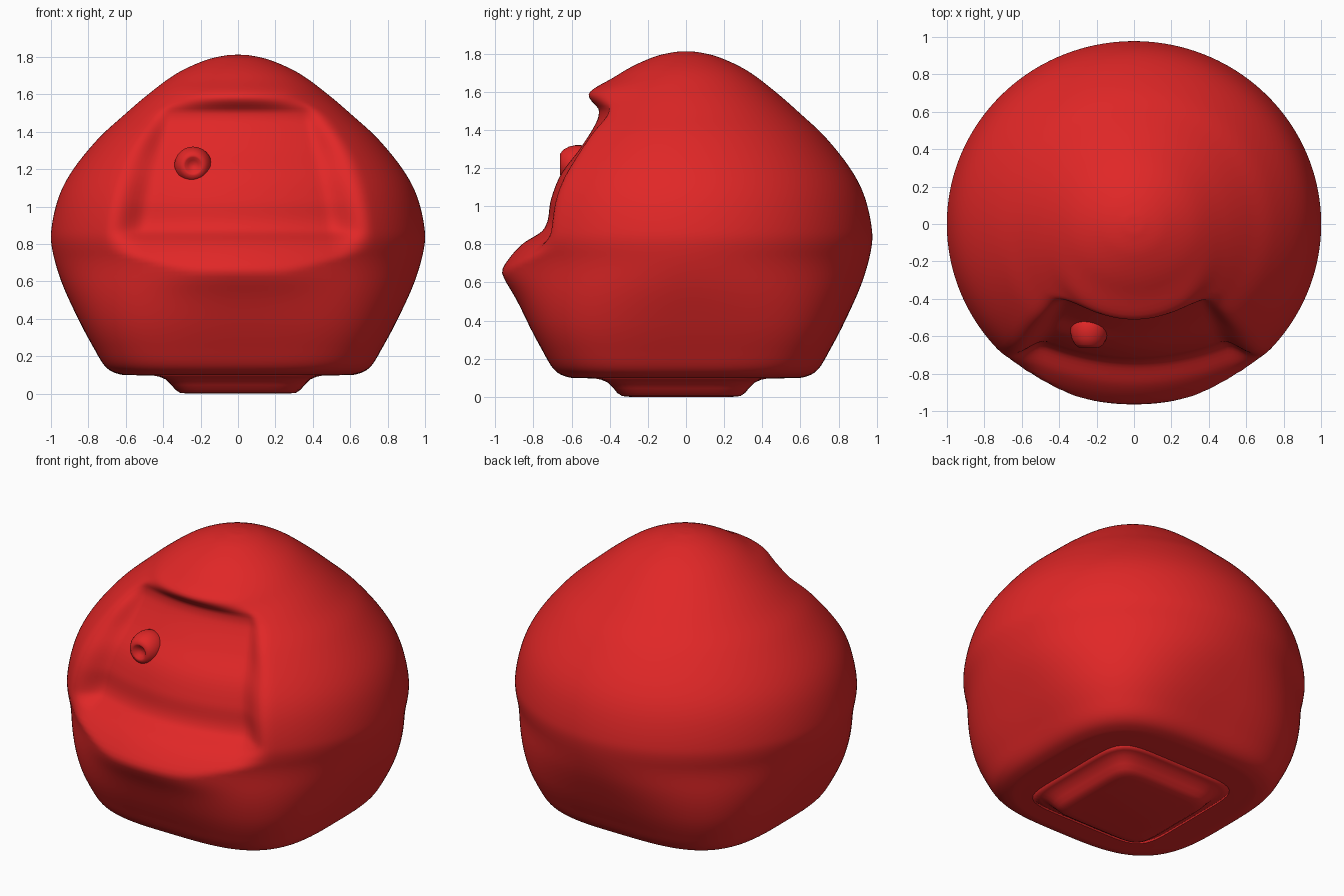
import bpy, bmesh, math
from mathutils import Matrix

if "Cube" in bpy.data.objects:
    bpy.data.objects.remove(bpy.data.objects["Cube"])

red = bpy.data.materials.new("red")
red.diffuse_color = (0.75, 0.02, 0.02, 1)
red.use_nodes = True
red.node_tree.nodes["Principled BSDF"].inputs["Base Color"].default_value = red.diffuse_color


def interp(x, table):
    """Smooth cubic interpolation through (x, value) pairs."""
    n = len(table)
    if x <= table[0][0]:
        return table[0][1]
    if x >= table[-1][0]:
        return table[-1][1]
    i = max(k for k in range(n - 1) if table[k][0] <= x)

    def slope(k):
        a, b = table[max(k - 1, 0)], table[min(k + 1, n - 1)]
        return (b[1] - a[1]) / (b[0] - a[0])
    (x0, y0), (x1, y1) = table[i], table[i + 1]
    h = x1 - x0
    t = (x - x0) / h
    return ((2*t**3 - 3*t*t + 1) * y0 + (t**3 - 2*t*t + t) * h * slope(i)
            + (3*t*t - 2*t**3) * y1 + (t**3 - t*t) * h * slope(i + 1))


def step(a, b, x):
    t = min(max((x - a) / (b - a), 0), 1)
    return t * t * (3 - 2 * t)


def lathe(name, rings, segs, shape=None, matrix=None):
    """Rings are (radius, z, squareness); 2 is round, higher is squarer."""
    bm = bmesh.new()
    loops = []
    for r, z, n in rings:
        loop = []
        for k in range(segs):
            a = 2 * math.pi * k / segs
            c, s = math.cos(a), math.sin(a)
            q = r / (abs(c)**n + abs(s)**n)**(1 / n)
            loop.append(bm.verts.new((q * c, q * s, z)))
        loops.append(loop)
    for lo, hi in zip(loops, loops[1:]):
        for k in range(segs):
            j = (k + 1) % segs
            bm.faces.new((lo[k], lo[j], hi[j], hi[k]))
    bm.faces.new(loops[0][::-1])
    bm.faces.new(loops[-1])
    for v in bm.verts:
        if shape:
            shape(v.co)
    if matrix:
        bm.transform(matrix)
    me = bpy.data.meshes.new(name)
    bm.to_mesh(me)
    bm.free()
    me.materials.append(red)
    for p in me.polygons:
        p.use_smooth = True
    ob = bpy.data.objects.new(name, me)
    bpy.context.collection.objects.link(ob)
    return ob


# Body outline as (arc parameter, radius) and (arc parameter, height)
outline = [(0.30, 0.095), (0.55, 0.098), (0.64, 0.105), (0.71, 0.145), (0.775, 0.25),
           (0.855, 0.4), (0.945, 0.6), (0.995, 0.78), (0.995, 0.9), (0.955, 1.06),
           (0.88, 1.2), (0.75, 1.36), (0.62, 1.48), (0.48, 1.6), (0.33, 1.71),
           (0.18, 1.78), (0.07, 1.807), (0.004, 1.812)]
radius_at = [(i, p[0]) for i, p in enumerate(outline)]
height_at = [(i, p[1]) for i, p in enumerate(outline)]

# Face hollow: floor depth, inner and outer half widths by height
floor_at = [(0.6, 0.98), (0.7, 0.945), (0.8, 0.86), (0.88, 0.745), (1.04, 0.707),
            (1.17, 0.654), (1.31, 0.55), (1.45, 0.466), (1.52, 0.455), (1.6, 0.45)]
inner_at = [(0.7, 0.5), (1.0, 0.46), (1.45, 0.36), (1.6, 0.34)]
outer_at = [(0.6, 0.75), (0.9, 0.72), (1.2, 0.66), (1.45, 0.52), (1.6, 0.45)]


def carve(co):
    co.y *= 0.977
    if co.y > 0:
        return
    x, z = abs(co.x), co.z
    # Slight brow and lip bulges around the hollow
    co.y -= 0.035 * math.exp(-((z - 1.61) / 0.05)**2) * (1 - step(0.25, 0.5, x))
    co.y -= 0.025 * math.exp(-((z - 0.65) / 0.1)**2) * (1 - step(0.2, 0.6, x))
    mask = 1 - step(interp(z, inner_at), interp(z, outer_at), x)
    mask *= step(0.58, 0.72, z) * (1 - step(1.5, 1.6, z))
    floor = -interp(z, floor_at) + 0.4 * x * x
    co.y += max(floor - co.y, 0) * mask


body_rings = []
steps = 8 * (len(outline) - 1)
for i in range(steps + 1):
    z = interp(i / 8, height_at)
    body_rings.append((interp(i / 8, radius_at), z, 3.4 - 1.4 * step(0.12, 0.75, z)))
lathe("body", body_rings, 192, carve)

# Square foot under the body
foot_rings = [(0.27, 0.0, 7), (0.31, 0.004, 7), (0.335, 0.02, 7), (0.355, 0.045, 7),
              (0.385, 0.075, 7), (0.42, 0.09, 6), (0.47, 0.1, 6)]
lathe("foot", foot_rings, 96, matrix=Matrix.Translation((0, -0.025, 0)))

# Single button eye with a dimple, facing forward
eye_rings = [(0.085, -0.04, 2), (0.1, 0.02, 2), (0.1, 0.05, 2), (0.092, 0.085, 2),
             (0.075, 0.115, 2), (0.055, 0.13, 2), (0.043, 0.128, 2),
             (0.028, 0.112, 2), (0.004, 0.105, 2)]
lathe("eye", eye_rings, 32,
      matrix=Matrix.Translation((-0.24, -0.53, 1.22)) @ Matrix.Rotation(math.pi / 2, 4, 'X'))
